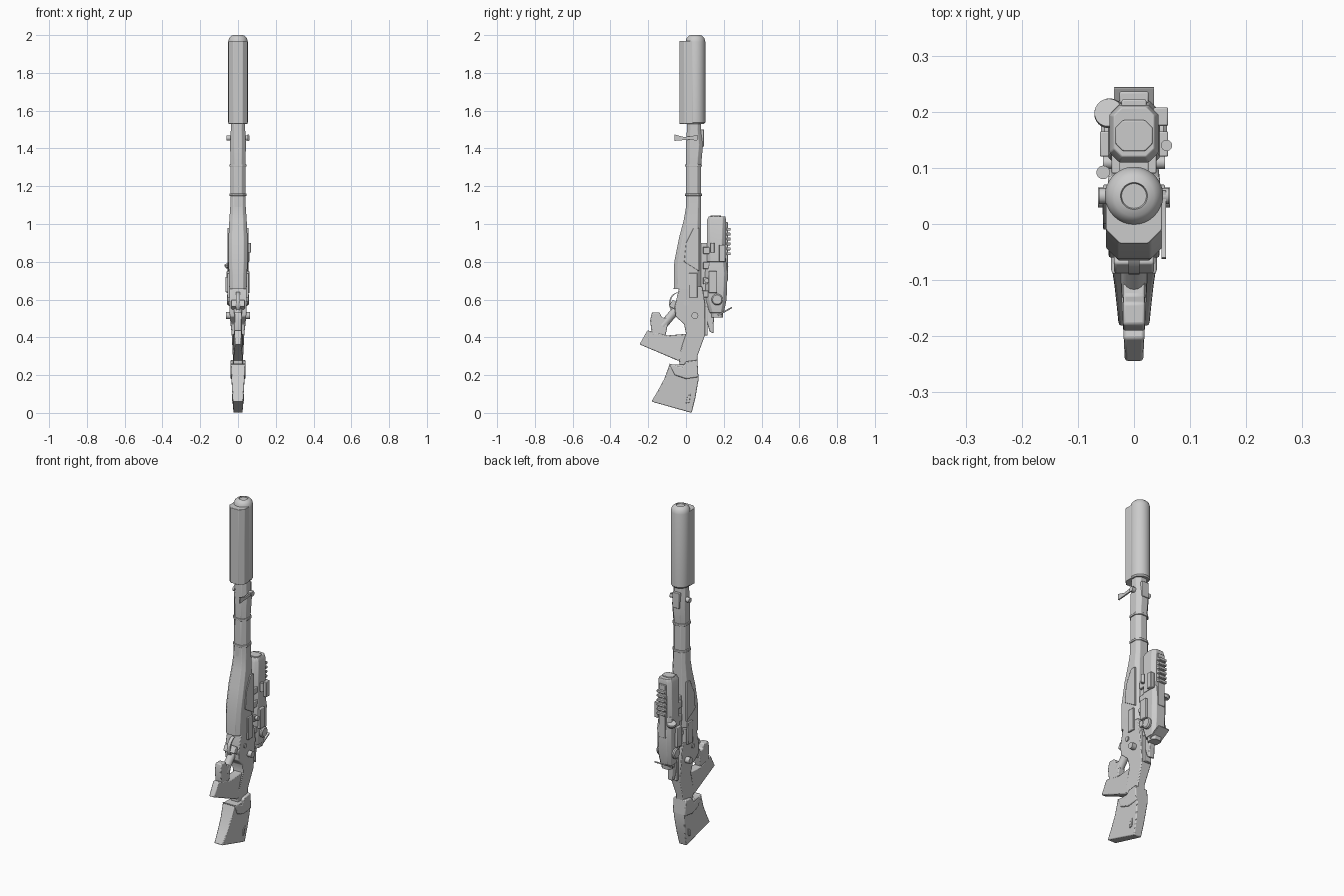
import bpy, bmesh, math
from mathutils import Vector

if "Cube" in bpy.data.objects:
    bpy.data.objects.remove(bpy.data.objects["Cube"])

GREY = (.6, .6, .6, 1)
material = bpy.data.materials.new("plain grey")
material.use_nodes = True
material.diffuse_color = GREY
material.node_tree.nodes["Principled BSDF"].inputs["Base Color"].default_value = GREY

SIDES = (-1, 1)


def skin(name, rings, bevel=0):
    """Join equal rings of points into a capped solid."""
    mesh_builder = bmesh.new()
    loops = [[mesh_builder.verts.new(point) for point in ring] for ring in rings]
    count = len(loops[0])
    for lower, upper in zip(loops, loops[1:]):
        for i in range(count):
            following = (i + 1) % count
            mesh_builder.faces.new((lower[i], lower[following], upper[following], upper[i]))
    mesh_builder.faces.new(loops[0])
    mesh_builder.faces.new(loops[-1])
    bmesh.ops.recalc_face_normals(mesh_builder, faces=mesh_builder.faces)
    mesh = bpy.data.meshes.new(name)
    mesh_builder.to_mesh(mesh)
    mesh_builder.free()
    mesh.materials.append(material)
    part = bpy.data.objects.new(name, mesh)
    bpy.context.collection.objects.link(part)
    if bevel:
        modifier = part.modifiers.new("bevel", "BEVEL")
        modifier.width, modifier.segments, modifier.limit_method = bevel, 2, "ANGLE"
    bpy.ops.object.select_all(action="DESELECT")
    part.select_set(True)
    bpy.context.view_layer.objects.active = part
    bpy.ops.object.shade_smooth_by_angle(angle=math.radians(35))


def chamfered_section(height, front, back, half_width, chamfer):
    """Octagonal ring: a rectangle with its corners cut."""
    cut = half_width * chamfer
    quarter = [(half_width - cut, front), (half_width, front + cut),
               (half_width, back - cut), (half_width - cut, back)]
    mirrored = [(-x, y) for x, y in reversed(quarter)]
    return [(x, y, height) for x, y in quarter + mirrored]


def loft(name, *sections, chamfer=.4, bevel=.002):
    """Sections of (height, front, back, half width)."""
    skin(name, [chamfered_section(*section, chamfer) for section in sections], bevel)


def prism(name, *outline, half_width, bevel=.005, centre=0):
    """Side outline of (y, z) thickened across x; half_width is a number or a rule."""
    rule = half_width if callable(half_width) else lambda y, z: half_width
    skin(name, [[(centre + side * rule(y, z), y, z) for y, z in outline] for side in SIDES], bevel)


def block(name, front, back, bottom, top, half_width, centre=0):
    prism(name, (front, bottom), (back, bottom), (back, top), (front, top),
          half_width=half_width, centre=centre, bevel=.003)


def lathe(name, start, axis, *profile, sides=32):
    """Profile of (distance along axis, radius)."""
    turn = Vector(axis).to_track_quat("Z", "Y")
    spokes = [math.tau * i / sides for i in range(sides)]
    skin(name, [[Vector(start) + turn @ Vector((radius * math.cos(a), radius * math.sin(a), distance))
                 for a in spokes] for distance, radius in profile])


def rod(name, start, end, radius):
    span = Vector(end) - Vector(start)
    lathe(name, start, span, (0, radius), (span.length, radius), sides=20)


def blend(value, low, high):
    """Zero at low, one at high, clamped outside."""
    return min(1, max(0, (value - low) / (high - low)))


# Suppressor with rounded end and its front cover
lathe("suppressor", (0, .05, 1.53), Vector((0, 0, 1)),
      (0, .046), (.008, .052), (.435, .052), (.455, .047), (.466, .036), (.47, .024), (.465, .022), sides=48)
loft("suppressor_cover", *[(height, -.035, .06, .05) for height in (1.53, 1.97)], chamfer=.5)

# Barrel, sleeve and collars
loft("barrel", *[(height, 0, .08, .039) for height in (1.05, 1.35)], chamfer=.5)
loft("barrel_sleeve", (1.31, 0, .08, .039), (1.42, 0, .09, .042), (1.5, .005, .08, .038),
     (1.54, .005, .08, .038), chamfer=.5)
for collar in (1.155, 1.31):
    loft("barrel_collar", *[(collar + side * .006, -.005, .086, .045) for side in SIDES], chamfer=.5)

# Front sight block, pivot and swing lever
block("sight_block", front=.07, back=.095, bottom=1.41, top=1.5, half_width=.022)
rod("sight_pivot", start=(-.062, .05, 1.455), end=(.062, .05, 1.455), radius=.014)
prism("swing_lever", (-.062, 1.44), (.06, 1.45), (.06, 1.47), (-.01, 1.46), (-.06, 1.474),
      half_width=.004, centre=.053, bevel=0)

# Forend shell
loft("forend", (.655, -.065, .08, .046), (.8, -.062, .08, .05), (.93, -.036, .08, .05),
     (1.02, -.012, .08, .046), (1.09, 0, .08, .041), (1.155, 0, .08, .04))

# Paired details on the forend and receiver
for side in SIDES:
    prism("forend_side_panel", (-.01, .8), (.07, .75), (.07, .98), (.04, .98), (0, .9),
          half_width=.005, centre=side * .05, bevel=.002)
    block("receiver_side_rib", front=.015, back=.06, bottom=.61, top=.74, half_width=.006, centre=side * .05)
    rod("frame_bolt", start=(0, .047, .515), end=(side * .064, .047, .515), radius=.018)
    rod("frame_pin", start=(0, 0, .58), end=(side * .05, 0, .58), radius=.013)

# Receiver frame running down into the stock neck
prism("receiver", (-.035, .67), (.085, .67), (.1, .58), (.1, .41), (.06, .3), (.06, .23),
      (-.03, .23), (-.04, .3), (0, .42), (-.01, .47), (-.055, .51), (-.06, .56),
      half_width=lambda y, z: .024 + .022 * blend(z, low=.33, high=.53))
prism("frame_strap", (-.09, .565), (.03, .5), (.045, .53), (-.07, .6), half_width=.036)

# Pistol grip, finger hook and trigger parts
prism("pistol_grip", (-.246, .363), (-.204, .437), (-.1, .41), (.02, .42), (.04, .33), (-.04, .275),
      half_width=lambda y, z: .016 + .01 * blend(y, low=-.25, high=-.05))
prism("finger_hook", (-.19, .49), (-.18, .532), (-.14, .532), (-.128, .505), (-.09, .5), (-.11, .4), (-.18, .41),
      half_width=.02)
rod("trigger_tube", start=(0, -.125, .46), end=(0, -.04, .56), radius=.022)
guard_angles = [math.pi * i / 12 for i in range(13)]
guard = [(-.035 - .055 * math.sin(angle), .58 + .06 * math.cos(angle)) for angle in guard_angles]
guard_inside = [(y + .008, z) for y, z in reversed(guard)]
prism("trigger_guard", *guard, *guard_inside, half_width=.01, bevel=0)

# Shoulder stock with raised collar
prism("shoulder_stock", (-.087, .257), (.06, .257), (.067, .18), (.05, .08), (.03, 0),
      (-.183, .06), (-.15, .115), (-.115, .18),
      half_width=lambda y, z: .024 + .015 * blend(z, low=0, high=.25))
prism("stock_collar", (-.09, .262), (-.02, .24), (0, .272), (.06, .28), (.066, .19), (0, .18), (-.06, .2),
      half_width=.041)
prism("stock_slot", (0, .05), (.018, .055), (.024, .1), (.008, .09), half_width=.033, bevel=.002)

# Scope mount rail and clamps
block("mount_rail", front=.07, back=.125, bottom=.56, top=.9, half_width=.026)
block("lower_rail", front=.085, back=.115, bottom=.41, top=.6, half_width=.022)
for height in (.63, .7, .78, .86):
    block("mount_clamp", front=.09, back=.14, bottom=height - .018, top=height + .018, half_width=.04)

# Scope body, hood and eyepiece
loft("scope_hood", (.8, .11, .205, .044), (1.02, .11, .212, .044), (1.04, .12, .208, .036))
loft("scope_lens_frame", *[(height, .13, .185, .033) for height in (1.03, 1.045)])
loft("scope_body", (.53, .125, .2, .036), (.6, .105, .215, .045), (.74, .1, .22, .046), (.82, .115, .21, .04))
loft("eyepiece", (.505, .135, .195, .03), (.56, .13, .2, .034))
prism("eyepiece_flap", (.17, .512), (.245, .555), (.242, .562), (.167, .52), half_width=.036, bevel=.002)
prism("lower_bracket", (.11, .6), (.15, .58), (.145, .42), (.125, .43), (.105, .5), half_width=.018)

# Back rail with teeth
block("scope_rail", front=.2, back=.222, bottom=.7, top=1.01, half_width=.022)
for i in range(6):
    tooth = .835 + i * .026
    block("rail_tooth", front=.215, back=.236, bottom=tooth, top=tooth + .015, half_width=.026)

# Turrets, cap and side fittings
for side in SIDES:
    lathe("side_turret", (side * .035, .165, .6), (side, 0, 0), (0, .03), (.018, .03), (.024, .024))
    block("scope_side_box", front=.12, back=.165, bottom=.635, top=.75, half_width=.011, centre=side * .05)
    rod("clamp_screw", start=(0, .11, .7), end=(side * .055, .11, .7), radius=.012)
lathe("turret_cap", (-.042, .195, .77), (-.2, .2, 1), (0, .022), (.012, .027), (.02, .025))
rod("side_knob", start=(.058, .14, .85), end=(.058, .14, .9), radius=.01)
block("side_control", front=.175, back=.208, bottom=.8, top=.89, half_width=.013, centre=.048)
rod("side_plug", start=(-.055, .092, .64), end=(-.055, .092, .72), radius=.012)
